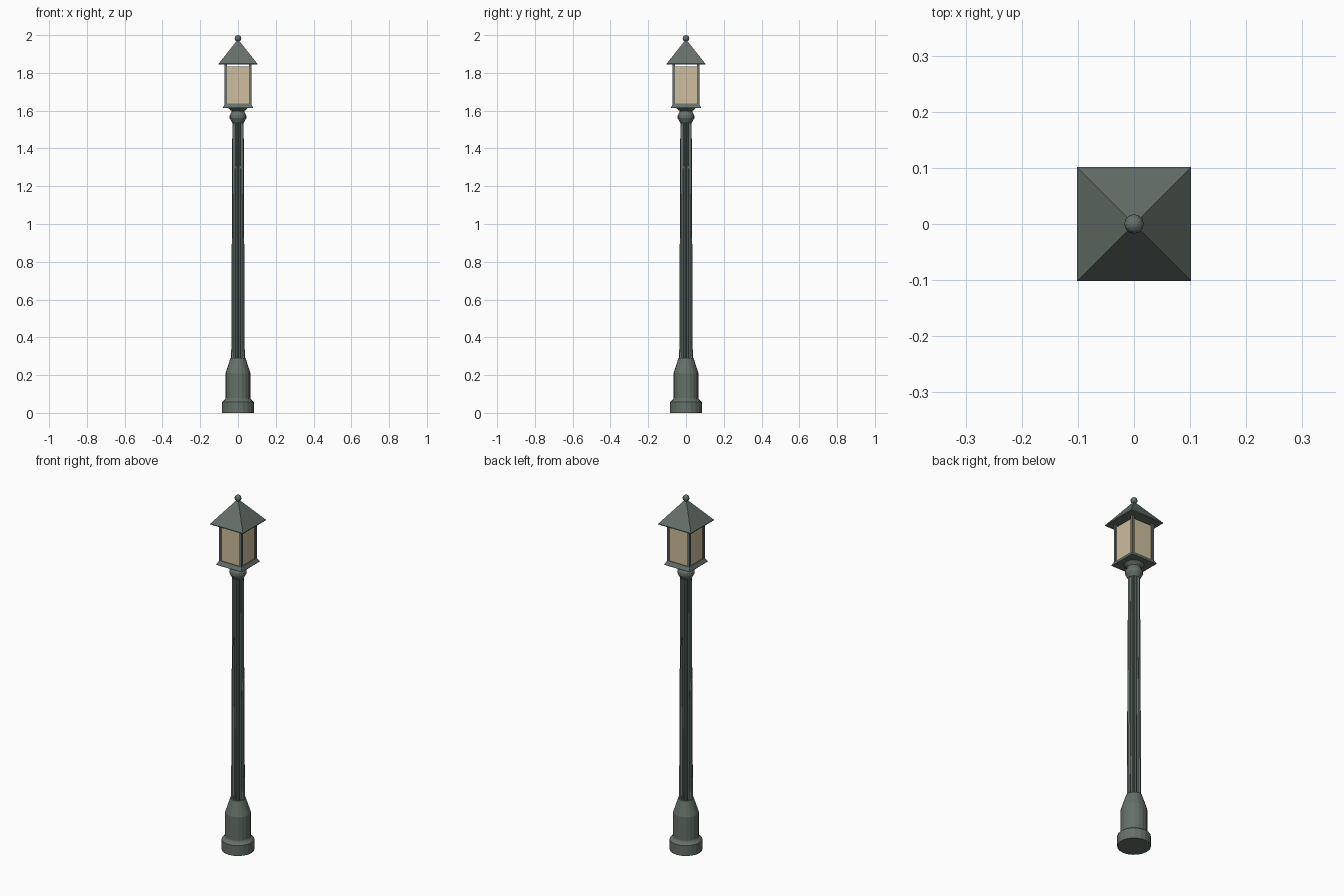
import bpy, bmesh, math
from mathutils import Matrix

cube = bpy.data.objects.get("Cube")
if cube:
    bpy.data.objects.remove(cube, do_unlink=True)


def material(name, rgb):
    m = bpy.data.materials.new(name)
    m.use_nodes = True
    m.diffuse_color = (*rgb, 1)
    m.node_tree.nodes["Principled BSDF"].inputs["Base Color"].default_value = (*rgb, 1)
    return m


IRON = material("grey green iron", (0.13, 0.16, 0.14))
GLASS = material("warm cream glass", (0.62, 0.51, 0.34))


def finish(name, bm, mat):
    bmesh.ops.recalc_face_normals(bm, faces=bm.faces)
    mesh = bpy.data.meshes.new(name)
    bm.to_mesh(mesh)
    bm.free()
    mesh.materials.append(mat)
    ob = bpy.data.objects.new(name, mesh)
    bpy.context.collection.objects.link(ob)
    return ob


def loft(name, profile, sides, mat=IRON, flute=1.0, turn=0.0):
    """Stack rings of (radius, z); flute scales every second corner."""
    bm = bmesh.new()
    rings = []
    for r, z in profile:
        ring = []
        for i in range(sides):
            a = math.tau * i / sides + turn
            k = r * (flute if i % 2 else 1.0)
            ring.append(bm.verts.new((k * math.cos(a), k * math.sin(a), z)))
        rings.append(ring)
    for low, high in zip(rings, rings[1:]):
        for i in range(sides):
            j = (i + 1) % sides
            bm.faces.new((low[i], low[j], high[j], high[i]))
    bm.faces.new(rings[0][::-1])
    bm.faces.new(rings[-1])
    return finish(name, bm, mat)


def square(name, profile, mat=IRON):
    """Loft of square sections given as (half width, z)."""
    return loft(name, [(h * math.sqrt(2), z) for h, z in profile], 4, mat, turn=math.pi / 4)


def box(name, centre, size, mat):
    bm = bmesh.new()
    bmesh.ops.create_cube(bm, size=1, matrix=Matrix.Translation(centre) @ Matrix.Diagonal((*size, 1)))
    return finish(name, bm, mat)


# Pedestal and fluted post
loft("pedestal", [(0.084, 0), (0.084, 0.058), (0.068, 0.072), (0.066, 0.078),
                  (0.066, 0.21), (0.04, 0.29)], 20)
loft("fluted_post", [(0.036, 0.28), (0.03, 1.545)], 32, flute=0.84)

# Turned collar under the lantern
loft("collar", [(0.03, 1.535), (0.044, 1.56), (0.044, 1.575), (0.034, 1.592),
                (0.034, 1.598), (0.055, 1.617)], 20)

# Lantern tray, corner posts and panes
square("lantern_tray", [(0.079, 1.614), (0.079, 1.619), (0.069, 1.637)])
for sx, side in ((1, "left"), (-1, "right")):
    for sy, end in ((-1, "front"), (1, "back")):
        box(f"corner_post_{end}_{side}", (sx * 0.064, sy * 0.064, 1.74), (0.013, 0.013, 0.215), IRON)
for s, end, side in ((-1, "front", "right"), (1, "back", "left")):
    box(f"pane_{end}", (0, s * 0.062, 1.734), (0.117, 0.004, 0.198), GLASS)
    box(f"pane_{side}", (s * 0.062, 0, 1.734), (0.004, 0.117, 0.198), GLASS)

# Pyramid roof with a ball finial
square("roof", [(0.102, 1.845), (0.102, 1.849), (0.003, 1.974)])
bm = bmesh.new()
bmesh.ops.create_uvsphere(bm, u_segments=12, v_segments=8, radius=0.0175,
                          matrix=Matrix.Translation((0, 0, 1.9825)))
finish("finial_ball", bm, IRON)
